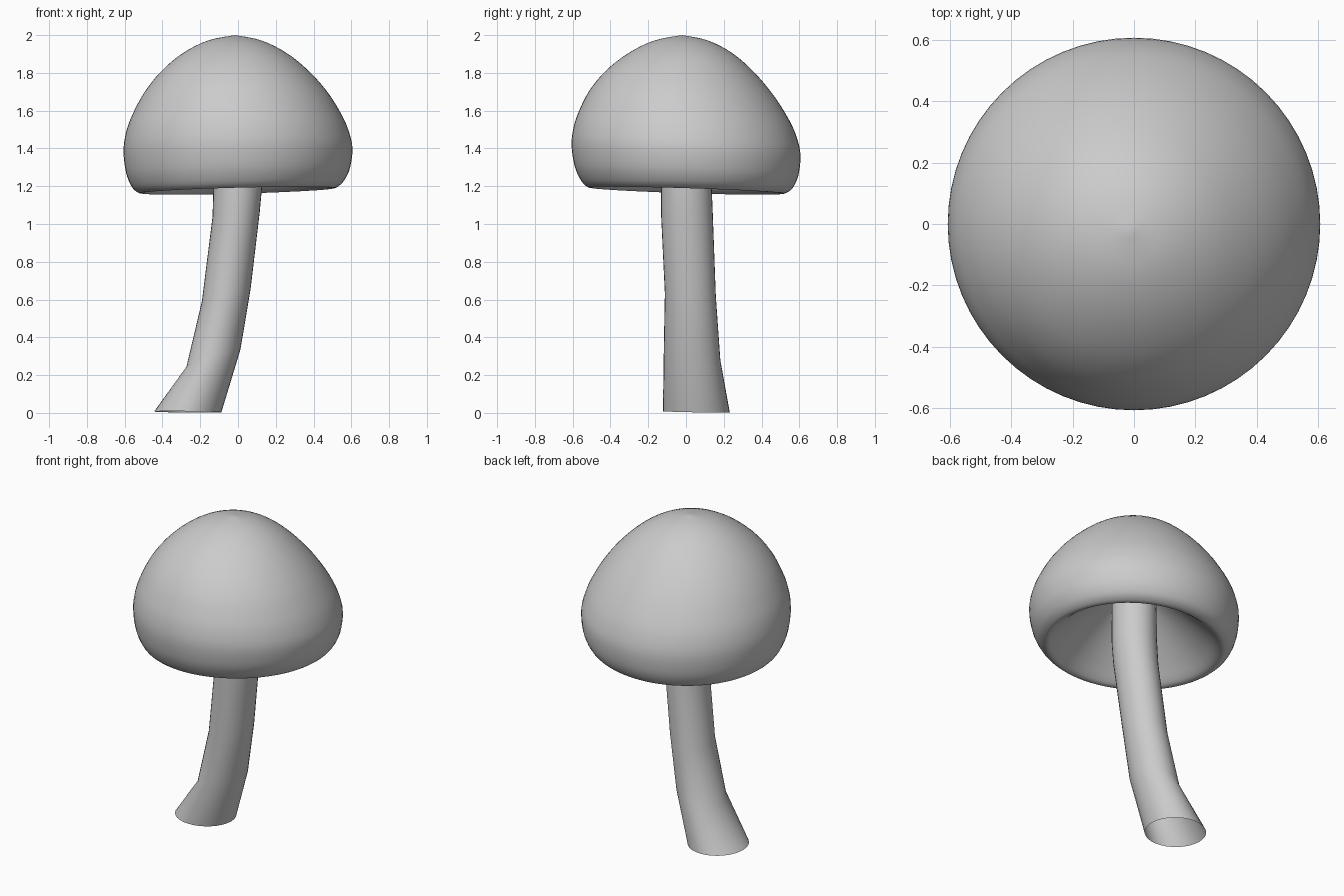
import bpy
import bmesh
from math import cos, sin, tau

if "Cube" in bpy.data.objects:
    bpy.data.objects.remove(bpy.data.objects["Cube"])


def smooth_rings(rings, steps):
    """Catmull-Rom interpolation between successive ring descriptions."""
    out = []
    for i in range(len(rings) - 1):
        p0, p1 = rings[max(i - 1, 0)], rings[i]
        p2, p3 = rings[i + 1], rings[min(i + 2, len(rings) - 1)]
        for s in range(steps):
            t = s / steps
            out.append([0.5 * (2 * b + (c - a) * t
                               + (2 * a - 5 * b + 4 * c - d) * t * t
                               + (3 * b - a - 3 * c + d) * t ** 3)
                        for a, b, c, d in zip(p0, p1, p2, p3)])
    return out + [rings[-1]]


def loft(name, rings, sides):
    """Ring = centre x, y, z, radius x, y, slope along x, y."""
    bm = bmesh.new()
    previous = None
    for cx, cy, cz, rx, ry, sx, sy in rings:
        loop = []
        for k in range(sides):
            dx, dy = rx * cos(tau * k / sides), ry * sin(tau * k / sides)
            loop.append(bm.verts.new((cx + dx, cy + dy, cz + sx * dx + sy * dy)))
        if previous:
            for k in range(sides):
                n = (k + 1) % sides
                bm.faces.new((previous[k], previous[n], loop[n], loop[k]))
        previous = loop
    bmesh.ops.remove_doubles(bm, verts=bm.verts, dist=0.0001)
    bmesh.ops.recalc_face_normals(bm, faces=bm.faces)
    mesh = bpy.data.meshes.new(name)
    bm.to_mesh(mesh)
    bm.free()
    mesh.shade_smooth()
    obj = bpy.data.objects.new(name, mesh)
    bpy.context.collection.objects.link(obj)
    return obj


# Cap: slightly lopsided dome, rolled rim and hollow conical underside
cap_profile = [  # radius, height, centre x, centre y, slope x, slope y
    (0, 2.0, -0.015, -0.02, 0, 0),
    (0.14, 1.972, -0.017, -0.025, 0, 0),
    (0.275, 1.905, -0.017, -0.03, 0, 0),
    (0.395, 1.805, -0.015, -0.032, 0, -0.01),
    (0.49, 1.69, -0.01, -0.024, 0, -0.025),
    (0.558, 1.57, -0.005, -0.012, 0, -0.035),
    (0.592, 1.48, -0.002, -0.005, 0, -0.04),
    (0.606, 1.39, 0, 0, 0.01, -0.04),
    (0.593, 1.285, 0, 0.003, 0.02, -0.04),
    (0.563, 1.215, 0, 0.003, 0.03, -0.04),
    (0.53, 1.183, 0, 0, 0.03, -0.035),
    (0.5, 1.178, 0, 0, 0.025, -0.03),
    (0.465, 1.2, 0, 0, 0.025, -0.03),
    (0.4, 1.26, 0, 0, 0.02, -0.03),
    (0.27, 1.38, 0, 0, 0.02, -0.02),
    (0.1, 1.52, 0, 0, 0, 0),
]
loft("cap", smooth_rings([(x, y, z, r, r, sx, sy)
                          for r, z, x, y, sx, sy in cap_profile], 4), 64)

# Stem: open curved tube flaring at the foot
loft("stem", [
    (-0.266, 0.055, 0.005, 0.178, 0.177, -0.012, -0.02),
    (-0.13, 0.032, 0.29, 0.143, 0.15, 0.32, -0.08),
    (-0.062, 0.023, 0.625, 0.129, 0.135, 0.26, -0.06),
    (-0.01, 0.005, 1.05, 0.125, 0.137, 0.1, -0.02),
    (-0.001, 0.002, 1.2, 0.129, 0.134, 0.03, 0),
    (0.0, 0.0, 1.53, 0.129, 0.129, 0, 0),
], 32)
